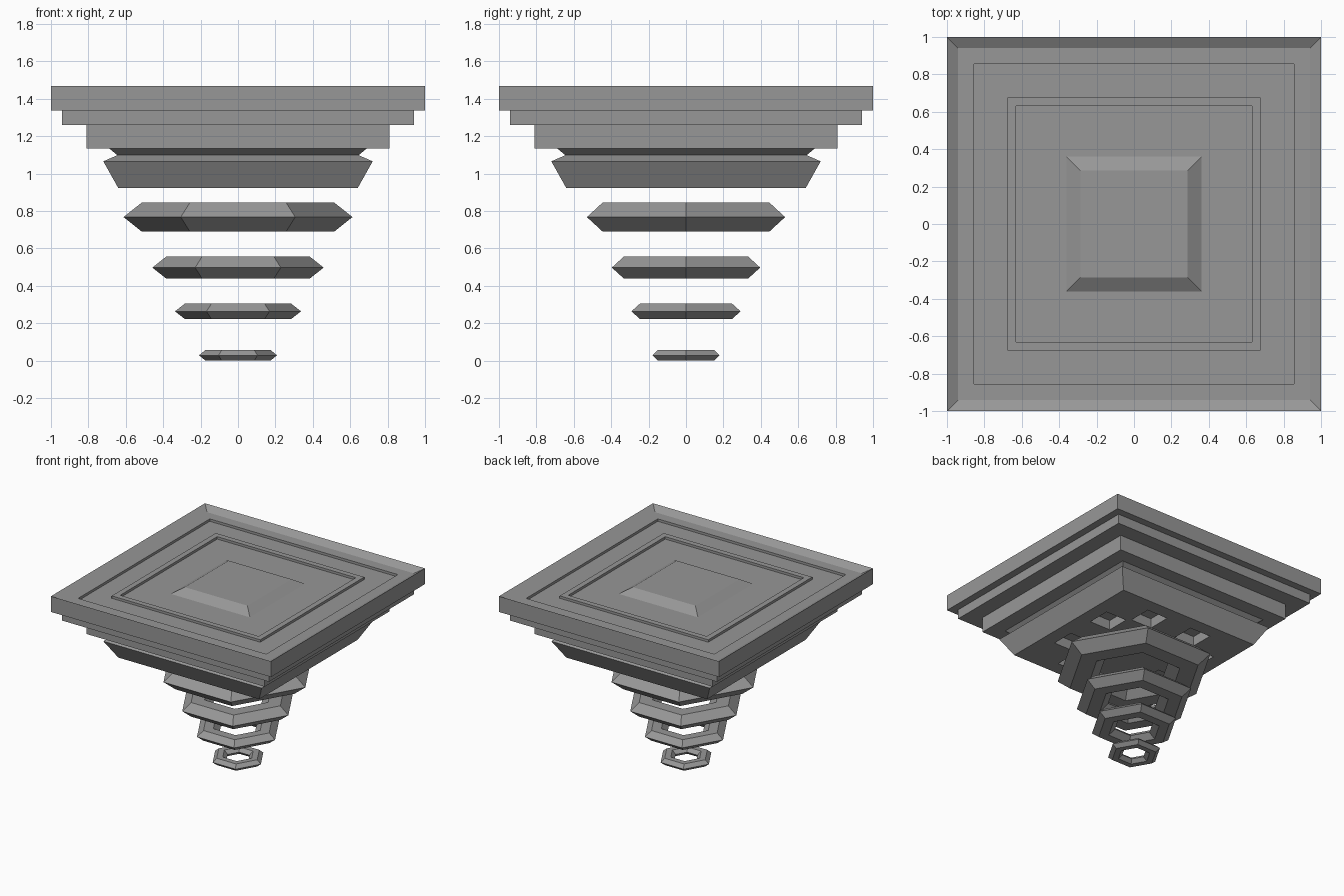
import bpy, bmesh, math

if "Cube" in bpy.data.objects:
    bpy.data.objects.remove(bpy.data.objects["Cube"])

stone = bpy.data.materials.new("grey_stone")
stone.diffuse_color = (0.31, 0.31, 0.31, 1)
stone.use_nodes = True
stone.node_tree.nodes["Principled BSDF"].inputs["Base Color"].default_value = stone.diffuse_color


def add_object(name, bm):
    bmesh.ops.recalc_face_normals(bm, faces=bm.faces)
    mesh = bpy.data.meshes.new(name)
    bm.to_mesh(mesh)
    bm.free()
    mesh.materials.append(stone)
    ob = bpy.data.objects.new(name, mesh)
    bpy.context.collection.objects.link(ob)
    return ob


def turned(name, profile, sides, closed=False):
    """Sweep a (radius, z) profile round z; squares use the half width."""
    bm = bmesh.new()
    scale, start = (math.sqrt(2), math.pi / 4) if sides == 4 else (1, 0)
    rings = []
    for r, z in profile:
        rings.append([bm.verts.new((r * scale * math.cos(start + 2 * math.pi * i / sides),
                                    r * scale * math.sin(start + 2 * math.pi * i / sides), z))
                      for i in range(sides)])
    pairs = list(zip(rings, rings[1:]))
    if closed:
        pairs.append((rings[-1], rings[0]))
    else:
        bm.faces.new(rings[0])
        bm.faces.new(rings[-1])
    for a, b in pairs:
        for i in range(sides):
            j = (i + 1) % sides
            bm.faces.new((a[i], a[j], b[j], b[i]))
    return add_object(name, bm)


# Square deck: stepped underside, sloped rim, channels and raised centre
turned("stepped_deck", [
    (0.69, 1.135), (0.81, 1.135), (0.81, 1.26), (0.94, 1.26), (0.94, 1.338),
    (1.0, 1.338), (1.0, 1.467), (0.94, 1.433), (0.855, 1.433), (0.855, 1.413),
    (0.675, 1.413), (0.675, 1.433), (0.63, 1.433), (0.63, 1.413),
    (0.36, 1.413), (0.285, 1.46)], 4)

# Tapered base below the deck
base = turned("tapered_base", [
    (0.64, 0.922), (0.72, 1.065), (0.645, 1.098), (0.69, 1.135)], 4)

# Recessed pockets in the underside
bm = bmesh.new()
for sx in (-1, 1):
    for sy in (-1, 1):
        for x, y in ((0.21, 0.43), (0.43, 0.21)):
            cube = bmesh.ops.create_cube(bm, size=0.19)["verts"]
            bmesh.ops.translate(bm, verts=cube, vec=(sx * x, sy * y, 0.907))
cutter = add_object("pocket_cutter", bm)
cutter.hide_render = True
cutter.display_type = 'WIRE'
mod = base.modifiers.new("pockets", 'BOOLEAN')
mod.operation = 'DIFFERENCE'
mod.solver = 'EXACT'
mod.object = cutter

# Floating hexagonal rings, shrinking downwards
for n, (r, z, h) in enumerate([(0.612, 0.767, 0.078), (0.458, 0.497, 0.058),
                               (0.337, 0.263, 0.042), (0.208, 0.028, 0.028)], 1):
    turned(f"hex_ring_{n}", [(r, z), (r * 0.84, z + h), (r * 0.6, z + h),
                             (r * 0.45, z), (r * 0.6, z - h), (r * 0.84, z - h)], 6, True)
